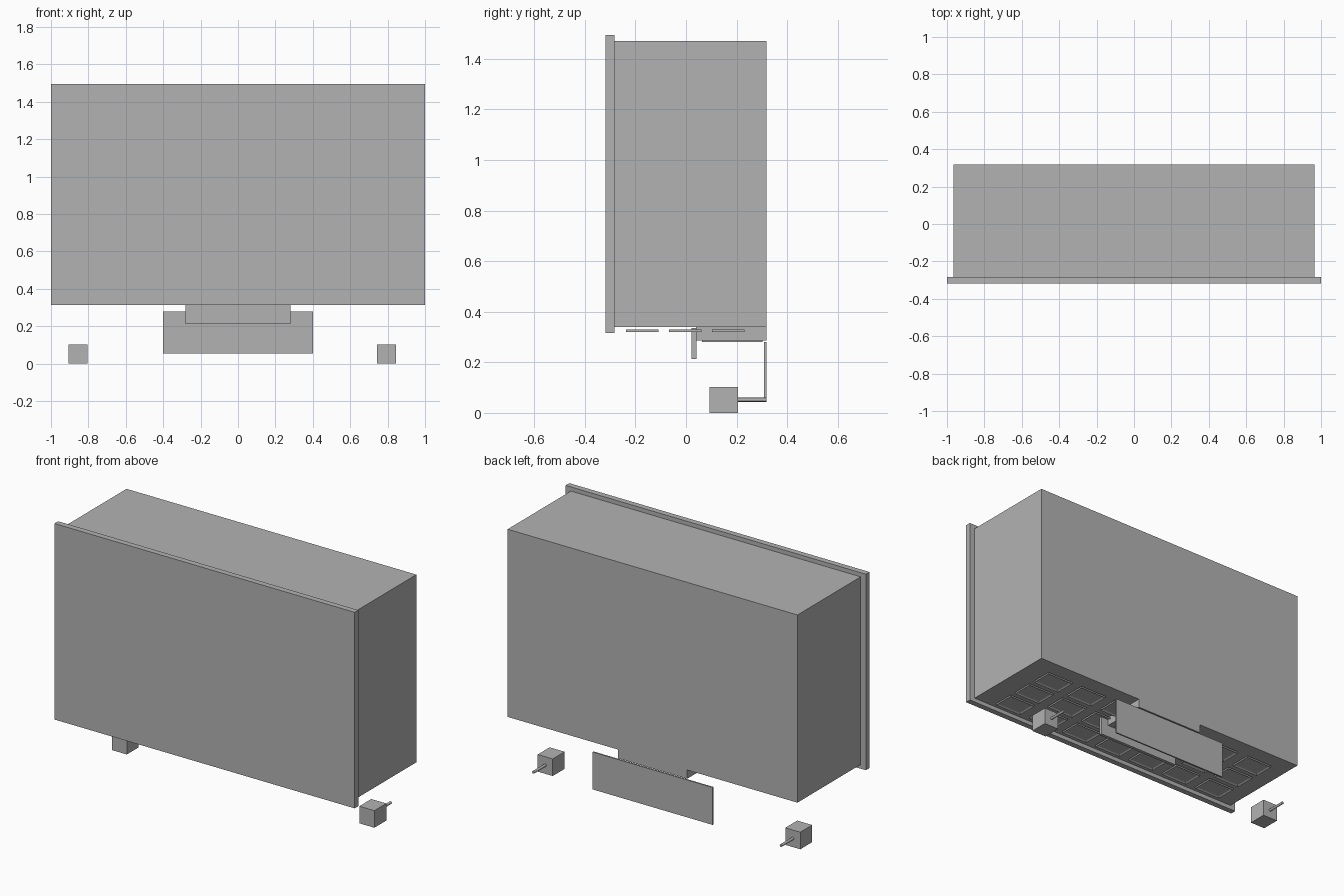
import bpy
import math
from mathutils import Matrix, Vector
import bmesh

cube = bpy.data.objects.get("Cube")
if cube:
    bpy.data.objects.remove(cube, do_unlink=True)

# Single plain grey
grey = bpy.data.materials.new("plain grey")
grey.use_nodes = True
tone = (0.45, 0.45, 0.45, 1)
grey.diffuse_color = tone
grey.node_tree.nodes["Principled BSDF"].inputs["Base Color"].default_value = tone


def add_object(name, bm):
    mesh = bpy.data.meshes.new(name)
    bm.to_mesh(mesh)
    bm.free()
    mesh.materials.append(grey)
    obj = bpy.data.objects.new(name, mesh)
    bpy.context.collection.objects.link(obj)
    return obj


def box(name, x, y, z):
    """Box from (low, high) ranges on each axis."""
    bm = bmesh.new()
    centre = Vector([(a + b) / 2 for a, b in (x, y, z)])
    size = [b - a for a, b in (x, y, z)]
    bmesh.ops.create_cube(bm, size=1, matrix=Matrix.Translation(centre) @ Matrix.Diagonal((*size, 1)))
    return add_object(name, bm)


def rod(name, x, y, z, radius):
    """Round rod along y."""
    bm = bmesh.new()
    place = Matrix.Translation((x, sum(y) / 2, z)) @ Matrix.Rotation(math.pi / 2, 4, "X")
    bmesh.ops.create_cone(bm, cap_ends=True, segments=12, radius1=radius, radius2=radius,
                          depth=y[1] - y[0], matrix=place)
    obj = add_object(name, bm)
    for face in obj.data.polygons:
        face.use_smooth = len(face.vertices) == 4
    return obj


def framed_tile(name, x, y, z, border, recess):
    """Flat tile whose underside has a raised rim around a sunken panel."""
    obj = box(name, x, y, z)
    bm = bmesh.new()
    bm.from_mesh(obj.data)
    bm.normal_update()
    under = [f for f in bm.faces if f.normal.z < -0.9]
    bmesh.ops.inset_region(bm, faces=under, thickness=border)
    bmesh.ops.translate(bm, verts=under[0].verts, vec=(0, 0, recess))
    bm.to_mesh(obj.data)
    bm.free()


# Main cabinet and its overlapping front board
box("cabinet_body", (-0.965, 0.965), (-0.283, 0.318), (0.34, 1.47))
box("front_panel", (-1, 1), (-0.318, -0.283), (0.315, 1.495))

# Mounting block under the rear, with its thin underplate
box("rear_block", (-0.23, 0.23), (0.04, 0.318), (0.287, 0.34))
box("block_underplate", (-0.2, 0.2), (0.063, 0.303), (0.28, 0.287))

# Hanging plates
box("middle_plate", (-0.28, 0.28), (0.022, 0.041), (0.213, 0.335))
box("rear_plate", (-0.4, 0.4), (0.309, 0.318), (0.055, 0.28))

# Grid of framed tiles below the cabinet
for row in range(3):
    for col in range(7):
        cx = (col - 3) * 0.25
        cy = -0.173 + row * 0.17
        framed_tile(f"underside_tile_{row}_{col}", (cx - 0.09, cx + 0.09),
                    (cy - 0.065, cy + 0.065), (0.32, 0.33), 0.015, 0.006)

# Side cubes with rods pointing backwards
for side, cx in (("right", -0.855), ("left", 0.794)):
    box(f"{side}_cube", (cx - 0.05, cx + 0.05), (0.092, 0.205), (0, 0.103))
    rod(f"{side}_rod", cx, (0.2, 0.318), 0.052, 0.008)
